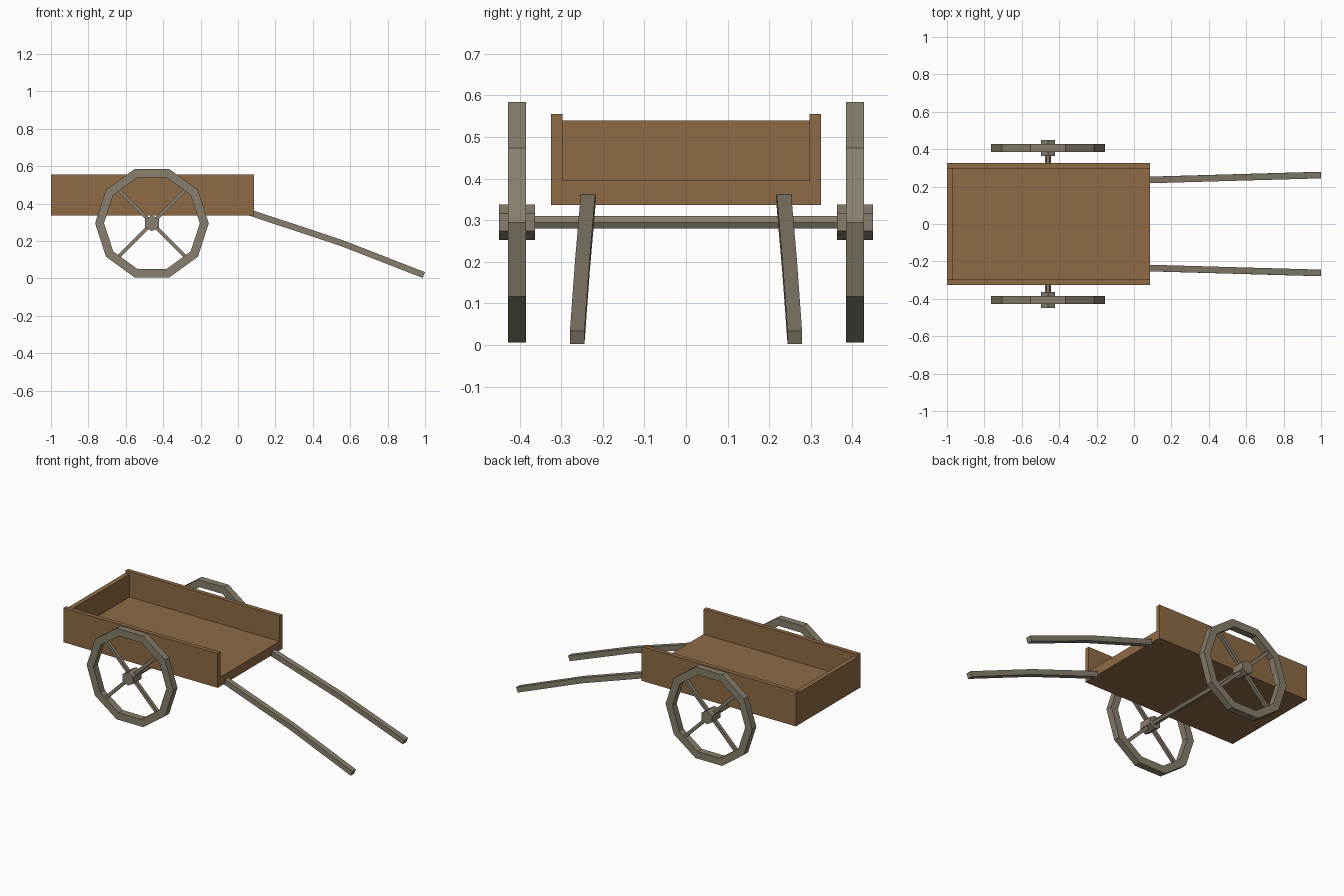
import bpy, math
from mathutils import Vector

if "Cube" in bpy.data.objects:
    bpy.data.objects.remove(bpy.data.objects["Cube"])


def material(name, rgb):
    m = bpy.data.materials.new(name)
    m.diffuse_color = (*rgb, 1)
    m.use_nodes = True
    m.node_tree.nodes["Principled BSDF"].inputs["Base Color"].default_value = m.diffuse_color
    return m


BROWN = material("brown wood", (0.275, 0.146, 0.060))
GREY = material("grey weathered wood", (0.246, 0.212, 0.153))


def loft(name, rings, mat, closed=False):
    """Skin a list of rings; cap the ends, or join last to first if closed."""
    n, k = len(rings[0]), len(rings)
    verts = [tuple(p) for r in rings for p in r]
    faces = []
    for i in range(k if closed else k - 1):
        a, b = i * n, (i + 1) % k * n
        faces += [(a + j, a + (j + 1) % n, b + (j + 1) % n, b + j) for j in range(n)]
    if not closed:
        faces += [tuple(range(n))[::-1], tuple(range((k - 1) * n, k * n))]
    me = bpy.data.meshes.new(name)
    me.from_pydata(verts, [], faces)
    me.materials.append(mat)
    ob = bpy.data.objects.new(name, me)
    bpy.context.collection.objects.link(ob)
    # consistent outward normals
    import bmesh
    bm = bmesh.new()
    bm.from_mesh(me)
    bmesh.ops.recalc_face_normals(bm, faces=bm.faces)
    bm.to_mesh(me)
    bm.free()
    return ob


def polygon(n, r, cx, y, cz, turn=0.0):
    return [Vector((cx + r * math.cos(turn + math.tau * i / n), y,
                    cz + r * math.sin(turn + math.tau * i / n))) for i in range(n)]


# Cart bed: floor and side boards as one U profile, open at the front end
W, T = 0.325, 0.028
Z0, ZF, ZT = 0.337, 0.395, 0.555
profile = [(-W, Z0), (W, Z0), (W, ZT), (W - T, ZT), (W - T, ZF),
           (T - W, ZF), (T - W, ZT), (-W, ZT)]
loft("cart_bed", [[(x, y, z) for y, z in profile] for x in (-1.0, 0.085)], BROWN)

# Tail board, slightly lower than the sides
board = [(T - W, ZF), (W - T, ZF), (W - T, 0.54), (T - W, 0.54)]
loft("tail_board", [[(x, y, z) for y, z in board] for x in (-1.0, -0.97)], BROWN)

# Axle
CX, CZ = -0.46, 0.295
loft("axle", [polygon(6, 0.017, CX, y, CZ) for y in (-0.40, 0.40)], GREY)

for side, label in ((-1, "right"), (1, "left")):
    # Ten-sided wheel rim
    ya, yb = side * 0.385, side * 0.428
    loft(label + "_wheel_rim",
         [polygon(10, r, CX, y, CZ) for r, y in
          ((0.304, ya), (0.304, yb), (0.256, yb), (0.256, ya))], GREY, closed=True)

    # Six-sided hub
    loft(label + "_hub", [polygon(6, 0.0425, CX, side * y, CZ, math.pi / 2)
                          for y in (0.363, 0.449)], GREY)

    # Four diagonal spokes
    yc, h = side * 0.4065, 0.010
    for i in range(4):
        a = math.pi / 4 + i * math.pi / 2
        d = Vector((math.cos(a), 0, math.sin(a)))
        p = Vector((-d.z, 0, d.x)) * h
        q = Vector((0, h, 0))
        rings = []
        for r in (0.015, 0.265):
            c = Vector((CX, yc, CZ)) + d * r
            rings.append([c + p + q, c - p + q, c - p - q, c + p - q])
        loft(f"{label}_spoke_{i + 1}", rings, GREY)

    # Bent pulling shaft, splaying outwards to the ground
    rings = []
    for x, y, z, tilt in ((0.03, 0.234, 0.363, 0.32), (0.552, 0.249, 0.190, 0.35),
                          (0.9935, 0.2615, 0.018, 0.38)):
        up = Vector((math.sin(tilt), 0, math.cos(tilt))) * 0.0165
        out = Vector((0, 0.0175, 0))
        c = Vector((x, side * y, z))
        rings.append([c + up + out, c + up - out, c - up - out, c - up + out])
    loft(label + "_shaft", rings, GREY)
